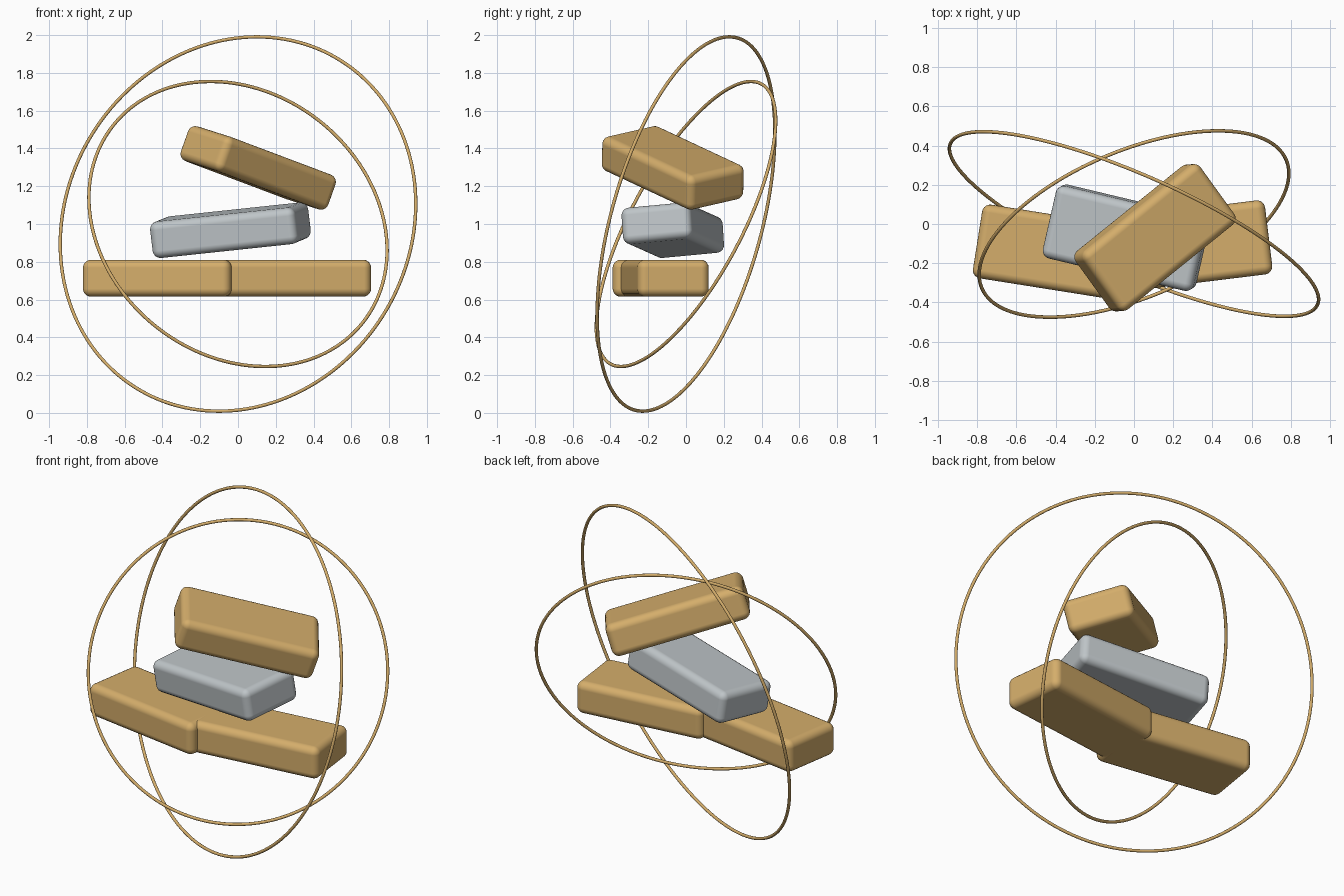
import bpy
import math
from mathutils import Matrix, Vector

cube = bpy.data.objects.get("Cube")
if cube:
    bpy.data.objects.remove(cube, do_unlink=True)


def make_material(name, rgb):
    mat = bpy.data.materials.new(name)
    mat.use_nodes = True
    mat.diffuse_color = (*rgb, 1)
    mat.node_tree.nodes["Principled BSDF"].inputs["Base Color"].default_value = (*rgb, 1)
    return mat


gold = make_material("gold", (0.66, 0.42, 0.147))
silver = make_material("silver", (0.52, 0.56, 0.58))

BAR_SIZE = Vector((0.795, 0.38, 0.195))
BAR_ROUNDING = 0.042
WIRE_RADIUS = 0.009


def add_bar(name, center, length_dir, width_dir, mat):
    """Rounded ingot whose length and width follow the given directions."""
    u = Vector(length_dir).normalized()
    v = Vector(width_dir)
    v = (v - u * v.dot(u)).normalized()
    turn = Matrix((u, v, u.cross(v))).transposed()
    bpy.ops.mesh.primitive_cube_add(size=1)
    bar = bpy.context.object
    bar.name = name
    bar.data.transform(Matrix.Diagonal((*BAR_SIZE, 1)))
    bar.matrix_world = Matrix.Translation(center) @ turn.to_4x4()
    bar.data.materials.append(mat)
    bpy.ops.object.shade_smooth()
    bevel = bar.modifiers.new("rounded_edges", "BEVEL")
    bevel.width = BAR_ROUNDING
    bevel.segments = 5
    bevel.harden_normals = True


def add_ring(name, radius, normal):
    """Thin wire hoop around the centre, facing along its normal."""
    bpy.ops.mesh.primitive_torus_add(
        major_radius=radius, minor_radius=WIRE_RADIUS,
        major_segments=160, minor_segments=12, location=(0, 0, 1),
        rotation=Vector(normal).to_track_quat("Z", "Y").to_euler())
    ring = bpy.context.object
    ring.name = name
    ring.data.materials.append(gold)
    bpy.ops.object.shade_smooth()


# Two flat bars at the bottom, meeting at a shallow angle
for name, center, degrees in (("lower_bar_right", (-0.405, -0.145, 0.713), -9),
                              ("lower_bar_left", (0.292, -0.112, 0.713), 7)):
    a = math.radians(degrees)
    add_bar(name, center, (math.cos(a), math.sin(a), 0),
            (-math.sin(a), math.cos(a), 0), gold)

# Tilted bars floating above
add_bar("middle_bar", (-0.04, -0.07, 0.967),
        (0.968, -0.231, 0.103), (0.21, 0.97, 0.09), silver)
add_bar("upper_bar", (0.107, -0.07, 1.297),
        (0.746, 0.602, -0.281), (-0.57, 0.80, 0.18), gold)

# Orbiting hoops
add_ring("outer_ring", 1.022, (0.39, 0.888, -0.245))
add_ring("inner_ring", 0.842, (-0.348, 0.826, -0.444))
